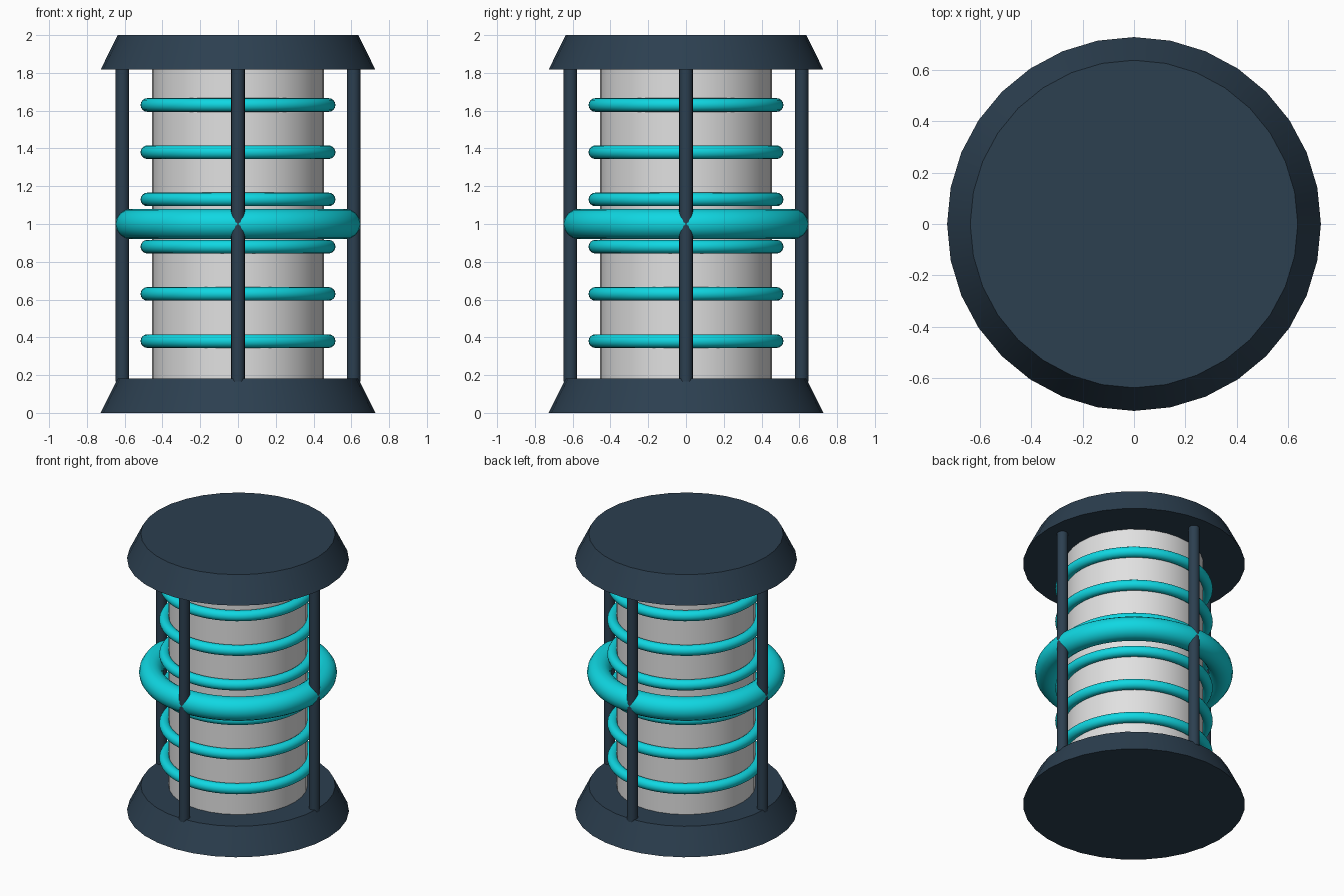
import bpy
import math

cube = bpy.data.objects.get("Cube")
if cube:
    bpy.data.objects.remove(cube, do_unlink=True)


def material(name, rgb):
    mat = bpy.data.materials.new(name)
    mat.use_nodes = True
    color = (*rgb, 1)
    mat.diffuse_color = color
    mat.node_tree.nodes["Principled BSDF"].inputs["Base Color"].default_value = color
    return mat


navy = material("navy metal", (0.025, 0.05, 0.08))
teal = material("glowing teal", (0.005, 0.68, 0.76))
pale = material("pale grey", (0.75, 0.75, 0.75))


def finish(name, mat):
    obj = bpy.context.object
    obj.name = name
    obj.data.materials.append(mat)
    bpy.ops.object.shade_smooth_by_angle(angle=math.radians(30))
    return obj


def frustum(name, mat, r_low, r_high, z_low, z_high, x=0, y=0, sides=32):
    bpy.ops.mesh.primitive_cone_add(
        vertices=sides, radius1=r_low, radius2=r_high, depth=z_high - z_low,
        location=(x, y, (z_low + z_high) / 2))
    return finish(name, mat)


def ring(name, mat, major, minor, z):
    bpy.ops.mesh.primitive_torus_add(
        major_radius=major, minor_radius=minor, major_segments=64,
        minor_segments=16, location=(0, 0, z))
    return finish(name, mat)


# Flared end caps, both wider at the bottom
frustum("base_cap", navy, 0.727, 0.637, 0, 0.182)
frustum("top_cap", navy, 0.727, 0.637, 1.818, 2)

# Central core
frustum("core_cylinder", pale, 0.455, 0.455, 0.1, 1.9)

# Evenly spaced coil rings and the large middle ring
for i in range(6):
    ring(f"coil_ring_{i + 1}", teal, 0.48, 0.036, 0.38 + 0.25 * i)
ring("middle_ring", teal, 0.568, 0.08, 1.0)

# Four support rods
for i, side in enumerate(("left", "back", "right", "front")):
    a = i * math.pi / 2
    frustum(f"{side}_rod", navy, 0.036, 0.036, 0.165, 1.835,
            0.612 * math.cos(a), 0.612 * math.sin(a), 16)
